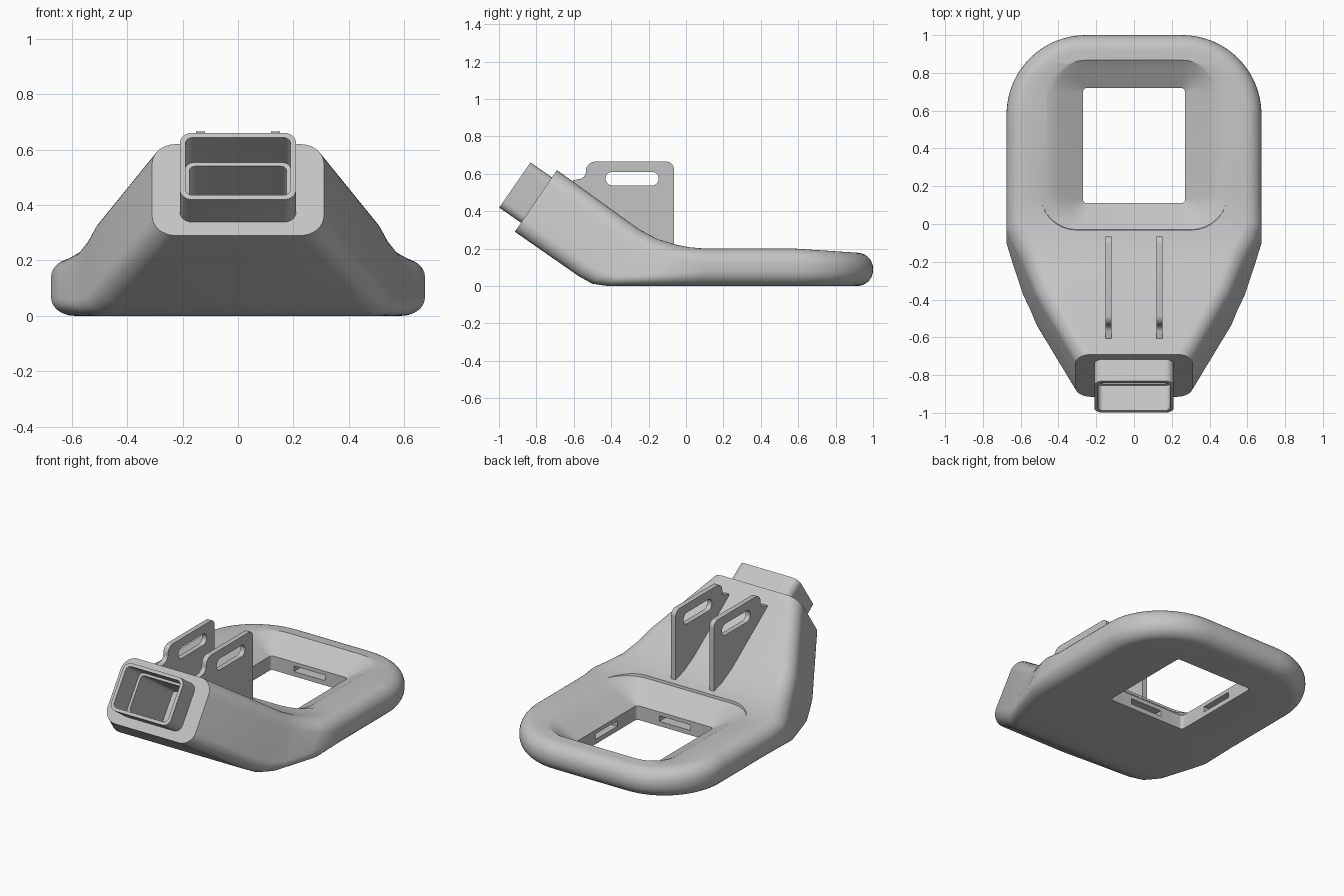
import bpy, bmesh
from math import sin, cos, pi
from mathutils import Vector

if "Cube" in bpy.data.objects:
    bpy.data.objects.remove(bpy.data.objects["Cube"])

grey = bpy.data.materials.new("plain grey")
grey.use_nodes = True
grey.diffuse_color = (0.55, 0.55, 0.55, 1)
grey.node_tree.nodes["Principled BSDF"].inputs["Base Color"].default_value = (0.55, 0.55, 0.55, 1)


def finish(name, bm):
    bmesh.ops.remove_doubles(bm, verts=bm.verts, dist=0.0003)
    bmesh.ops.recalc_face_normals(bm, faces=bm.faces)
    mesh = bpy.data.meshes.new(name)
    bm.to_mesh(mesh)
    bm.free()
    mesh.materials.append(grey)
    obj = bpy.data.objects.new(name, mesh)
    bpy.context.collection.objects.link(obj)
    return obj


def skin(bm, rings, closed=True):
    """Bridge consecutive rings of points with quads."""
    rows = [[bm.verts.new(p) for p in ring] for ring in rings]
    n = len(rows[0])
    for a, b in zip(rows, rows[1:]):
        for i in range(n if closed else n - 1):
            j = (i + 1) % n
            bm.faces.new((a[i], a[j], b[j], b[i]))
    return rows


def loft(name, rings):
    bm = bmesh.new()
    rows = skin(bm, rings)
    bm.faces.new(rows[0])
    bm.faces.new(rows[-1])
    return finish(name, bm)


def arc(cx, cy, r, start, end, n=8):
    return [(cx + r * cos(t), cy + r * sin(t))
            for t in (start + (end - start) * i / n for i in range(n + 1))]


def rounded(w, h, r, cx=0, cy=0):
    """Rounded rectangle outline from half width and half height."""
    pts = []
    for k, (sx, sy) in enumerate(((1, 1), (-1, 1), (-1, -1), (1, -1))):
        pts += arc(cx + sx * (w - r), cy + sy * (h - r), r, k * pi / 2, (k + 1) * pi / 2)
    return pts


def select_only(obj):
    bpy.ops.object.select_all(action='DESELECT')
    obj.select_set(True)
    bpy.context.view_layer.objects.active = obj


def cut(obj, cutter):
    mod = obj.modifiers.new("cut", 'BOOLEAN')
    mod.operation = 'DIFFERENCE'
    mod.solver = 'EXACT'
    mod.object = cutter
    select_only(obj)
    bpy.ops.object.modifier_apply(modifier=mod.name)


def smooth(obj):
    select_only(obj)
    bpy.ops.object.shade_smooth_by_angle(angle=0.5)


# Half cross-section as (inset from side, height) from top centre to bottom centre
EDGE = 0.085


def half_section(h, r):
    return ([(r * (1 - cos(t)), h - r * (1 - sin(t))) for t in
             (pi / 2 * (1 - i / 8) for i in range(9))] +
            [(r * (1 - cos(t)), r * (1 - sin(t))) for t in
             (pi / 2 * i / 8 for i in range(9))])


# Body: raised neck sections (bottom y z, top y z, half width) flowing into the tray
neck = [(-0.915, 0.29, -0.69, 0.62, 0.31),
        (-0.57, 0.05, -0.33, 0.36, 0.52),
        (-0.50, 0.012, -0.25, 0.303, 0.55),
        (-0.42, 0, -0.15, 0.25, 0.59),
        (-0.25, 0, -0.05, 0.22, 0.645),
        (-0.15, 0, 0.02, 0.207, 0.675),
        (0.1, 0, 0.1, 0.2, 0.675)]
stations = []
for by, bz, ty, tz, w in neck:
    low, high = Vector((0, by, bz)), Vector((0, ty, tz))
    h = (high - low).length
    side = [low.lerp(high, v / h) + Vector((w - i, 0, 0)) for i, v in half_section(h, EDGE)]
    stations.append([high] + side + [low])

# Rounded back corner of the tray
CX, CY, R = 0.255, 0.58, 0.42
for k in range(17):
    a = pi / 2 * k / 16
    h = 0.2 - 0.022 * sin(a)
    side = [Vector((CX + (R - i) * cos(a), CY + (R - i) * sin(a), z))
            for i, z in half_section(h, EDGE)]
    mid = CY + (R - EDGE) * sin(a)
    stations.append([Vector((0, mid, h))] + side + [Vector((0, mid, 0))])
stations.append([Vector((0, p.y, p.z)) for p in stations[-1]])

bm = bmesh.new()
for sx in (1, -1):
    rows = skin(bm, [[(sx * p.x, p.y, p.z) for p in s] for s in stations], closed=False)
    bm.faces.new(rows[0])
body = finish("body", bm)

# Funnel opening through the tray: z, half width, half length, radius, centre y
funnel = [(-0.1, 0.27, 0.305, 0.02, 0.415),
          (0.09, 0.27, 0.305, 0.02, 0.415),
          (0.155, 0.38, 0.40, 0.13, 0.425),
          (0.178, 0.42, 0.434, 0.17, 0.43),
          (0.192, 0.46, 0.45, 0.19, 0.43),
          (0.2, 0.5, 0.46, 0.2, 0.43),
          (0.28, 0.52, 0.47, 0.2, 0.43)]
cutters = [loft("opening_cutter", [[(x, y, z) for x, y in rounded(w, l, r, 0, c)]
                                   for z, w, l, r, c in funnel])]

# Outlet slots in the four walls of the opening
for name, w, l in (("side_slot_cutter", 0.36, 0.11), ("end_slot_cutter", 0.11, 0.39)):
    cutters.append(loft(name, [[(x, y, z) for x, y in rounded(w, l, 0.004, 0, 0.415)]
                               for z in (0.03, 0.065)]))

# Inlet spigot on the tilted neck, hollowed together with the neck
TIP = Vector((0, -0.915, 0.54))
UP = Vector((0, 0.57, 0.82)).normalized()
INWARD = Vector((0, UP.z, -UP.y))


def tilted(w, h, r, depth):
    return [TIP + Vector((x, 0, 0)) + UP * v + INWARD * depth for x, v in rounded(w, h, r)]


spigot = loft("inlet_spigot", [tilted(0.21, 0.147, 0.045, d) for d in (0, 0.17)])
pocket = loft("inlet_cutter", [tilted(0.19, 0.127, 0.028, -0.05), tilted(0.19, 0.127, 0.028, 0.16),
                               tilted(0.175, 0.112, 0.02, 0.161), tilted(0.175, 0.112, 0.02, 0.55)])
cutters.append(pocket)
cut(spigot, pocket)
for c in cutters:
    cut(body, c)

# Pair of upright mounting plates with a long slot
outline = ([(-0.065, 0.17), (-0.065, 0.5)] + arc(-0.105, 0.625, 0.04, 0, pi / 2) +
           arc(-0.485, 0.615, 0.05, pi / 2, pi) +
           arc(-0.575, 0.612, 0.04, 0, -pi / 2) +
           [(-0.605, 0.565), (-0.59, 0.52), (-0.25, 0.27), (-0.15, 0.21)])
slot = loft("plate_slot_cutter", [[(x, y, z) for y, z in rounded(0.142, 0.036, 0.035, -0.288, 0.574)]
                                  for x in (-0.3, 0.3)])
cutters.append(slot)
plates = []
for name, cx in (("left_mounting_plate", 0.135), ("right_mounting_plate", -0.135)):
    plate = loft(name, [[(cx + dx, y, z) for y, z in outline] for dx in (-0.016, 0.016)])
    cut(plate, slot)
    plates.append(plate)

for obj in [body, spigot] + plates:
    smooth(obj)
for c in cutters:
    bpy.data.objects.remove(c)
